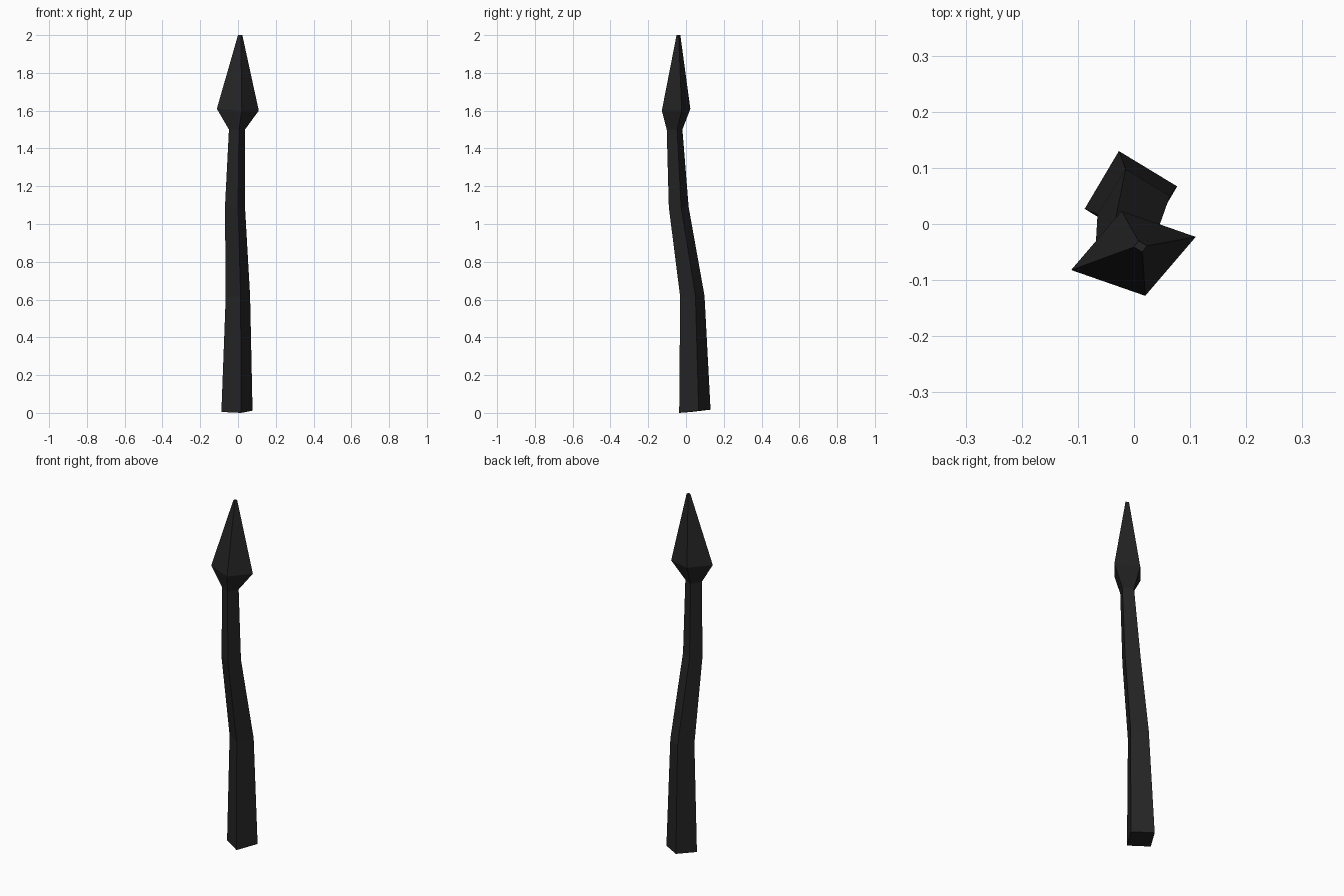
import bpy, bmesh
from mathutils import Vector

if "Cube" in bpy.data.objects:
    bpy.data.objects.remove(bpy.data.objects["Cube"])

# dark material shared by both parts
dark = bpy.data.materials.new("dark")
dark.diffuse_color = (0.018, 0.018, 0.018, 1)
dark.use_nodes = True
dark.node_tree.nodes["Principled BSDF"].inputs["Base Color"].default_value = dark.diffuse_color


def loft(name, sections, cap_bottom=False, cap_top=False):
    """Skin four-sided sections given by their left, front and right corners."""
    bm = bmesh.new()
    rings = []
    for left, front, right in sections:
        l, f, r = Vector(left), Vector(front), Vector(right)
        rings.append([bm.verts.new(p) for p in (l, f, r, l + r - f)])
    for a, b in zip(rings, rings[1:]):
        for i in range(4):
            j = (i + 1) % 4
            bm.faces.new((a[i], a[j], b[j], b[i]))
    if cap_bottom:
        bm.faces.new(rings[0][::-1])
    if cap_top:
        bm.faces.new(rings[-1])
    me = bpy.data.meshes.new(name)
    bm.to_mesh(me)
    bm.free()
    me.materials.append(dark)
    ob = bpy.data.objects.new(name, me)
    bpy.context.collection.objects.link(ob)
    return ob


# neck section where the shaft meets the head
neck = ((-.048, -.074, 1.50), (.005, -.102, 1.50), (.037, -.047, 1.50))

# bent, tapering shaft
loft("shaft", [
    ((-.088, .027, .005), (.016, -.036, 0), (.077, .067, .012)),
    ((-.065, .017, .615), (.014, -.031, .615), (.064, .050, .62)),
    ((-.069, -.051, 1.09), (0, -.091, 1.09), (.037, -.026, 1.09)),
    neck,
], cap_bottom=True)

# faceted spear head with a small blunt tip
loft("spear_head", [
    neck,
    ((-.112, -.082, 1.61), (.020, -.128, 1.60), (.110, -.023, 1.60)),
    ((0, -.041, 2), (.015, -.050, 2), (.023, -.039, 2)),
], cap_top=True)
